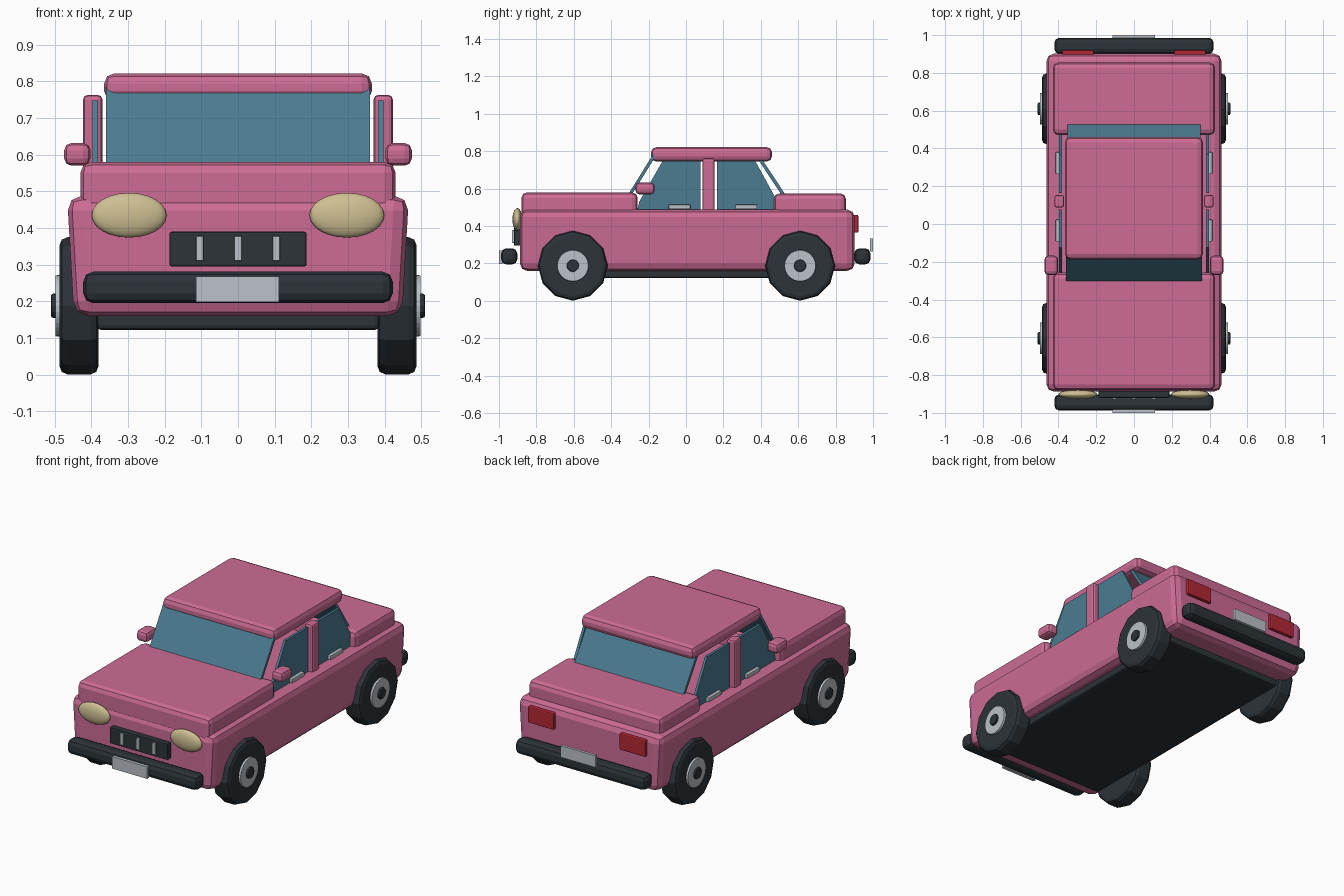
import bpy, bmesh
from math import pi, radians
from mathutils import Matrix, Vector

cube = bpy.data.objects.get("Cube")
if cube:
    bpy.data.objects.remove(cube, do_unlink=True)


def material(name, r, g, b):
    m = bpy.data.materials.new(name)
    m.use_nodes = True
    m.diffuse_color = (r, g, b, 1)
    bsdf = m.node_tree.nodes["Principled BSDF"]
    bsdf.inputs["Base Color"].default_value = (r, g, b, 1)
    bsdf.inputs["Roughness"].default_value = 0.6
    return m


PINK = material("pink paint", 0.61, 0.15, 0.30)
GLASS = material("blue glass", 0.07, 0.20, 0.28)
BLACK = material("black rubber", 0.025, 0.033, 0.04)
SILVER = material("silver trim", 0.50, 0.54, 0.58)
CREAM = material("cream lamp", 0.62, 0.52, 0.29)
RED = material("red lamp", 0.45, 0.02, 0.035)


def finish(name, bm, mat, bevel=0, segments=2, angle=30, smooth=False):
    bmesh.ops.recalc_face_normals(bm, faces=bm.faces)
    mesh = bpy.data.meshes.new(name)
    bm.to_mesh(mesh)
    bm.free()
    mesh.materials.append(mat)
    obj = bpy.data.objects.new(name, mesh)
    bpy.context.collection.objects.link(obj)
    if smooth:
        mesh.shade_smooth()
    if bevel:
        mod = obj.modifiers.new("Bevel", "BEVEL")
        mod.width, mod.segments = bevel, segments
        mod.limit_method, mod.angle_limit = "ANGLE", radians(angle)
    return obj


def box(name, xs, ys, zs, mat, bevel=0, segments=2, taper=1):
    """Box from x, y and z ranges; taper narrows the bottom."""
    lo, hi = Vector((xs[0], ys[0], zs[0])), Vector((xs[1], ys[1], zs[1]))
    size, mid = hi - lo, (lo + hi) / 2
    bm = bmesh.new()
    bmesh.ops.create_cube(bm, size=1)
    for v in bm.verts:
        k = taper if v.co.z < 0 else 1
        v.co = Vector((v.co.x * size.x * k, v.co.y * size.y, v.co.z * size.z)) + mid
    return finish(name, bm, mat, bevel, segments)


def side_box(name, side, xs, ys, zs, mat, bevel=0):
    return box(name, sorted(side * x for x in xs), ys, zs, mat, bevel)


def plate(name, profile, x0, x1, mat):
    """Side profile of (y, z) points extruded along x."""
    bm = bmesh.new()
    face = bm.faces.new([bm.verts.new((x0, y, z)) for y, z in profile])
    ext = bmesh.ops.extrude_face_region(bm, geom=[face])
    for v in ext["geom"]:
        if isinstance(v, bmesh.types.BMVert):
            v.co.x = x1
    return finish(name, bm, mat)


def disc(name, x0, x1, y, z, radius, sides, mat, bevel=0, tip=1):
    """Cylinder along x, from inner x0 to outer x1."""
    bm = bmesh.new()
    bmesh.ops.create_cone(bm, cap_ends=True, segments=sides, radius1=radius,
                          radius2=radius * tip, depth=abs(x1 - x0))
    turn = Matrix.Rotation(pi / 2 if x1 > x0 else -pi / 2, 4, "Y")
    bm.transform(Matrix.Translation(((x0 + x1) / 2, y, z)) @ turn)
    return finish(name, bm, mat, bevel, 2, 50)


# Body shell
box("lower_body", (-0.466, 0.466), (-0.888, 0.902), (0.16, 0.488), PINK, 0.04, 2, 0.96)
box("hood", (-0.43, 0.43), (-0.88, -0.258), (0.44, 0.58), PINK, 0.03)
box("trunk_lid", (-0.43, 0.43), (0.47, 0.855), (0.44, 0.575), PINK, 0.03)
box("roof", (-0.365, 0.365), (-0.187, 0.46), (0.745, 0.822), PINK, 0.028)
box("underbody", (-0.385, 0.385), (-0.77, 0.77), (0.122, 0.25), BLACK, 0.012)

# Sloping front and rear glass
plate("windshield", [(-0.315, 0.56), (-0.295, 0.56), (-0.155, 0.785), (-0.175, 0.785)],
      -0.36, 0.36, GLASS)
plate("rear_window", [(0.515, 0.56), (0.537, 0.56), (0.405, 0.76), (0.383, 0.76)],
      -0.352, 0.352, GLASS)

# Parts on both sides
for side, label in ((1, "left"), (-1, "right")):
    x0, x1 = side * 0.382, side * 0.397
    plate(label + "_front_window", [(-0.262, 0.48), (0.078, 0.48), (0.078, 0.748),
          (-0.125, 0.748), (-0.25, 0.53)], x0, x1, GLASS)
    plate(label + "_rear_window", [(0.165, 0.48), (0.508, 0.48), (0.49, 0.53),
          (0.37, 0.748), (0.165, 0.748)], x0, x1, GLASS)
    side_box(label + "_door_pillar", side, (0.37, 0.422), (0.087, 0.153), (0.47, 0.763), PINK, 0.012)
    side_box(label + "_mirror", side, (0.402, 0.474), (-0.27, -0.168), (0.57, 0.632), PINK, 0.02)
    for part, y in (("front", -0.035), ("rear", 0.322)):
        side_box(f"{label}_{part}_handle", side, (0.39, 0.415), (y - 0.058, y + 0.058),
                 (0.49, 0.515), SILVER, 0.004)

    # Wheels
    for part, y in (("front", -0.605), ("rear", 0.61)):
        wheel = f"{label}_{part}_"
        disc(wheel + "tyre", side * 0.38, side * 0.487, y, 0.188, 0.187, 12, BLACK, 0.022)
        disc(wheel + "hubcap", side * 0.47, side * 0.498, y, 0.188, 0.087, 32, SILVER, 0, 0.95)
        disc(wheel + "hub_centre", side * 0.48, side * 0.51, y, 0.188, 0.033, 12, BLACK, 0.006)

    # Lamps
    bm = bmesh.new()
    bmesh.ops.create_uvsphere(bm, u_segments=24, v_segments=12, radius=1)
    bm.transform(Matrix.Translation((side * 0.297, -0.902, 0.435))
                 @ Matrix.Diagonal((0.102, 0.026, 0.061, 1)))
    finish(label + "_headlight", bm, CREAM, smooth=True)
    side_box(label + "_taillight", side, (0.213, 0.38), (0.885, 0.921), (0.365, 0.46), RED, 0.006)

# Grille
box("grille", (-0.187, 0.187), (-0.92, -0.87), (0.295, 0.39), BLACK, 0.006)
for i in (-1, 0, 1):
    x = i * 0.104
    box(f"grille_bar_{i + 2}", (x - 0.01, x + 0.01), (-0.93, -0.91), (0.31, 0.378), SILVER, 0.003)

# Bumpers and blank plates
box("front_bumper", (-0.422, 0.422), (-0.988, -0.902), (0.195, 0.281), BLACK, 0.027)
box("rear_bumper", (-0.422, 0.422), (0.9, 0.986), (0.195, 0.281), BLACK, 0.027)
box("front_plate", (-0.114, 0.112), (-1.0, -0.982), (0.198, 0.268), SILVER)
box("rear_plate", (-0.114, 0.112), (0.984, 1.0), (0.265, 0.333), SILVER)
